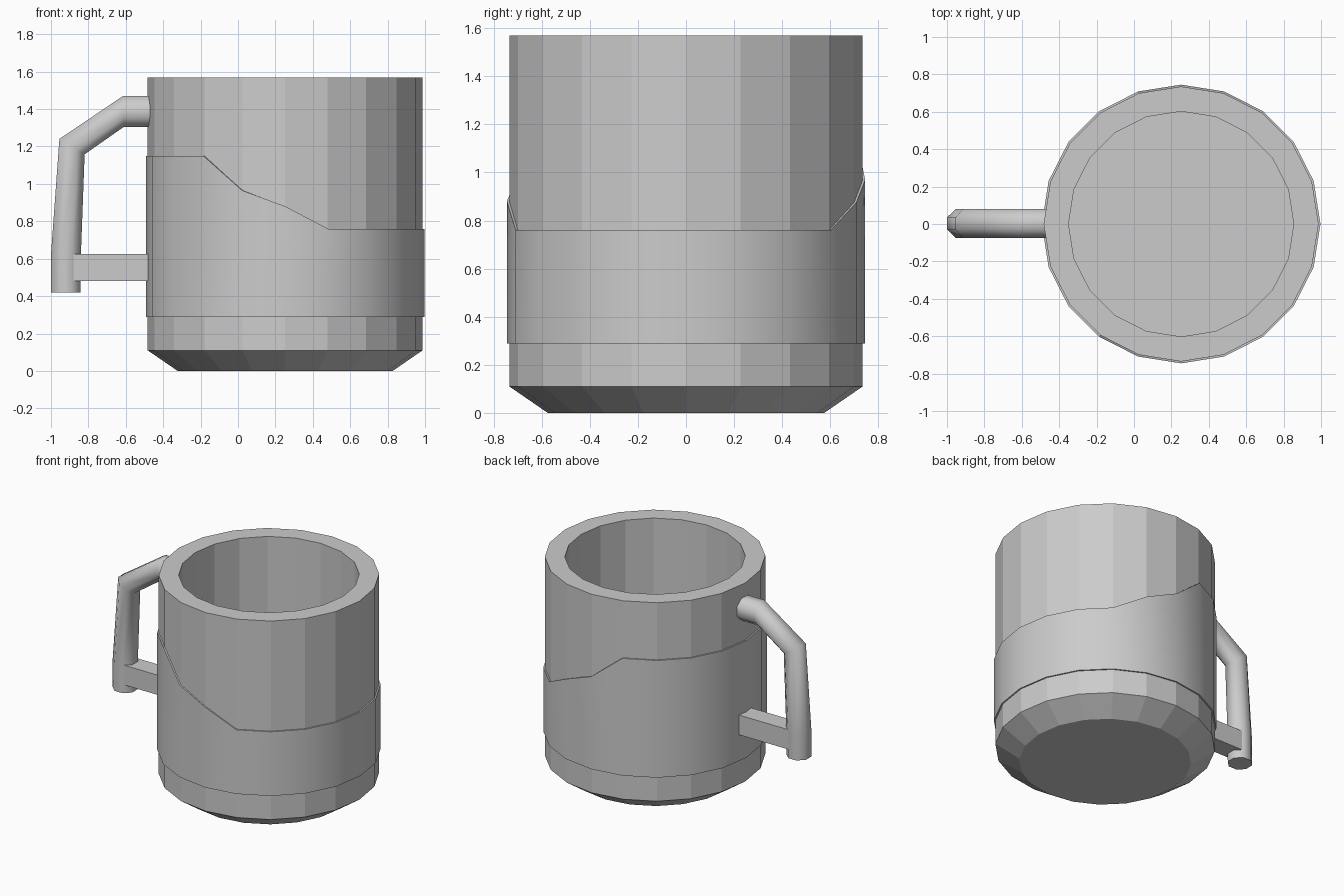
import bpy, bmesh
from math import sin, cos, radians, pi

if "Cube" in bpy.data.objects:
    bpy.data.objects.remove(bpy.data.objects["Cube"])

CX, N = 0.252, 20   # mug axis and number of sides


def make(name, bm, smooth=None):
    bmesh.ops.recalc_face_normals(bm, faces=bm.faces)
    me = bpy.data.meshes.new(name)
    bm.to_mesh(me)
    bm.free()
    ob = bpy.data.objects.new(name, me)
    bpy.context.collection.objects.link(ob)
    if smooth:
        bpy.ops.object.select_all(action='DESELECT')
        ob.select_set(True)
        bpy.context.view_layer.objects.active = ob
        bpy.ops.object.shade_smooth_by_angle(angle=radians(smooth))
    return ob


def skin(bm, rings, closed=False):
    """Join rings of points with quads; cap the ends or close the loop."""
    rs = [[bm.verts.new(p) for p in r] for r in rings]
    n = len(rs[0])
    pairs = list(zip(rs, rs[1:])) + ([(rs[-1], rs[0])] if closed else [])
    for a, b in pairs:
        for i in range(n):
            j = (i + 1) % n
            bm.faces.new((a[i], a[j], b[j], b[i]))
    if not closed:
        bm.faces.new(rs[0])
        bm.faces.new(rs[-1])


def circle(r, height):
    """Ring round the mug axis; height is a function of the side index."""
    return [(CX + r * cos(2 * pi * i / N), r * sin(2 * pi * i / N), height(i))
            for i in range(N)]


# Mug body: chamfered foot, straight wall, hollow inside
bm = bmesh.new()
profile = [(0.575, 0), (0.735, 0.11), (0.735, 1.57), (0.602, 1.57), (0.602, 0.13)]
skin(bm, [circle(r, lambda i, z=z: z) for r, z in profile])
make("mug_body", bm)

# Sleeve: thin band, high at the handle side and stepping down to the right
steps = {3: 0.76, 4: 0.875, 5: 0.968, 13: 1.15, 14: 0.965, 15: 0.88, 16: 0.76}


def top(i):
    return steps.get(i, 1.15 if 6 <= i <= 13 else 0.76)


def bottom(i):
    return 0.288


bm = bmesh.new()
skin(bm, [circle(0.745, bottom), circle(0.745, top),
          circle(0.728, top), circle(0.728, bottom)], closed=True)
make("sleeve", bm, 30)

# Handle tube: octagonal section swept along mitred (outer, inner) xz pairs
path = [((-0.42, 1.47), (-0.42, 1.305)),
        ((-0.615, 1.47), (-0.61, 1.305)),
        ((-0.955, 1.24), (-0.82, 1.158)),
        ((-1.0, 0.62), (-0.84, 0.62)),
        ((-1.0, 0.42), (-0.842, 0.42))]
rings = []
for (ox, oz), (ix, iz) in path:
    ring = []
    for k in range(8):
        a = pi / 8 + k * pi / 4
        c, s = cos(a) / cos(pi / 8), sin(a) / cos(pi / 8)
        ring.append(((ox + ix) / 2 + c * (ox - ix) / 2, 0.003 + 0.077 * s,
                     (oz + iz) / 2 + c * (oz - iz) / 2))
    rings.append(ring)
bm = bmesh.new()
skin(bm, rings)
make("handle_tube", bm, 50)

# Handle strut: square bar from the tube into the sleeve
bm = bmesh.new()
bmesh.ops.create_cube(bm, size=1)
for v in bm.verts:
    v.co = (-0.665 + v.co.x * 0.43, 0.003 + v.co.y * 0.14, 0.553 + v.co.z * 0.145)
make("handle_strut", bm)
